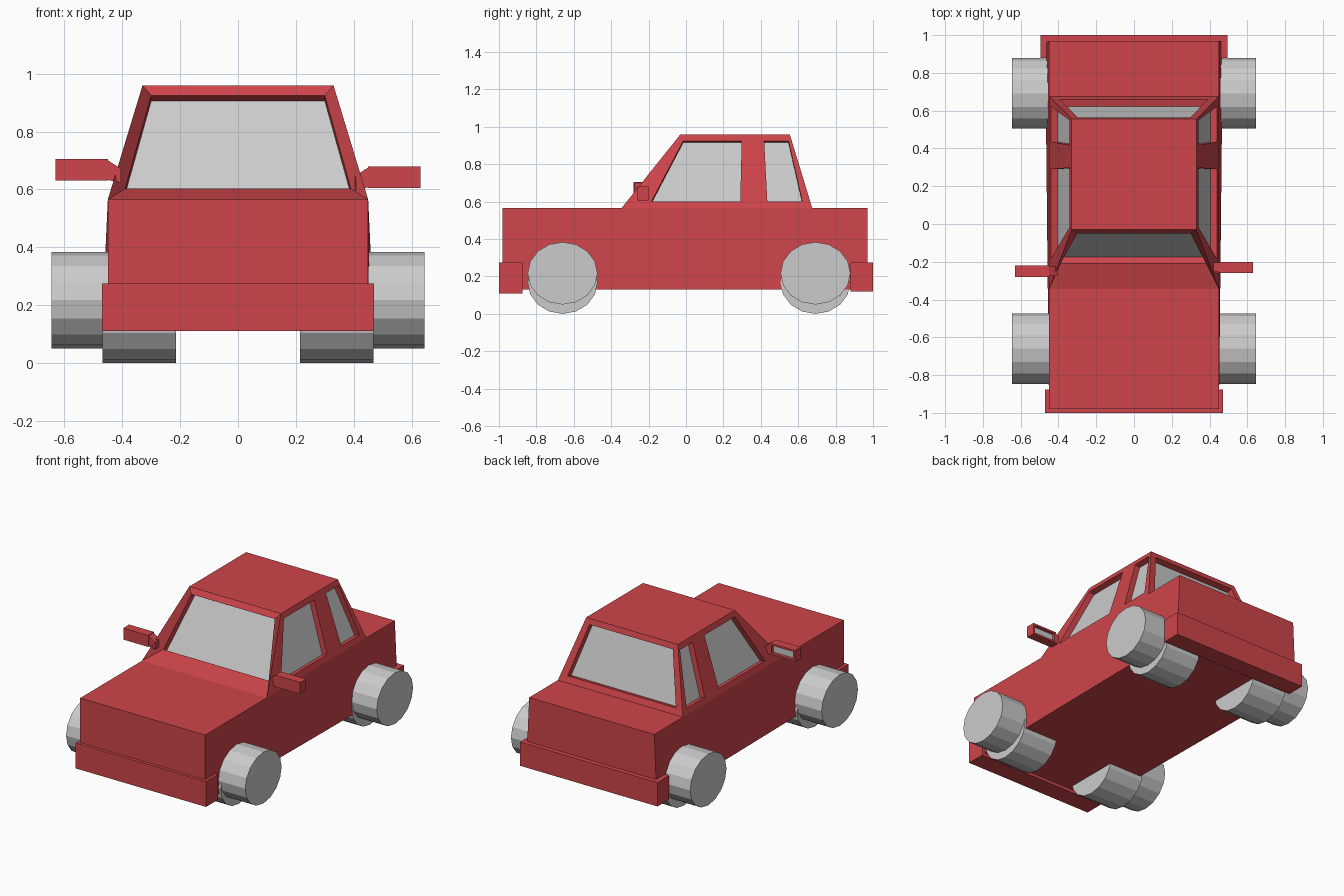
import bpy, bmesh, math
from mathutils import Vector, Matrix

if "Cube" in bpy.data.objects:
    bpy.data.objects.remove(bpy.data.objects["Cube"])

red = bpy.data.materials.new("red_paint")
red.diffuse_color = (0.62, 0.06, 0.07, 1)
red.use_nodes = True
red.node_tree.nodes["Principled BSDF"].inputs["Base Color"].default_value = red.diffuse_color


def finish(bm, name, mat=None):
    bmesh.ops.remove_doubles(bm, verts=bm.verts, dist=0.0005)
    bmesh.ops.recalc_face_normals(bm, faces=bm.faces)
    me = bpy.data.meshes.new(name)
    bm.to_mesh(me)
    bm.free()
    ob = bpy.data.objects.new(name, me)
    bpy.context.collection.objects.link(ob)
    if mat:
        me.materials.append(mat)
    return ob


def quad(bm, pts):
    return bm.faces.new([bm.verts.new(p) for p in pts])


def box_bm(x0, x1, y0, y1, z0, z1):
    bm = bmesh.new()
    bmesh.ops.create_cube(bm, size=1)
    for v in bm.verts:
        v.co = ((x0 + x1) / 2 + v.co.x * (x1 - x0),
                (y0 + y1) / 2 + v.co.y * (y1 - y0),
                (z0 + z1) / 2 + v.co.z * (z1 - z0))
    return bm


def window_panel(shell, glass, outer, inner, push):
    """Frame around a window, its recess and the pane at the bottom of it."""
    deep = [Vector(p) + Vector(push) for p in inner]
    for a, b in ((outer, inner), (inner, deep)):
        for i in range(4):
            j = (i + 1) % 4
            quad(shell, [a[i], a[j], b[j], b[i]])
    quad(glass, deep)


# Body, slightly flared at the lower rear
bm = box_bm(-0.45, 0.45, -0.98, 0.97, 0.13, 0.565)
for v in bm.verts:
    if v.co.y > 0 and v.co.z < 0.3:
        v.co.x *= 1.045
finish(bm, "body", red)

# Bumpers
finish(box_bm(-0.47, 0.47, -1.0, -0.875, 0.11, 0.275), "front_bumper", red)
finish(box_bm(-0.495, 0.495, 0.88, 1.0, 0.12, 0.275), "rear_bumper", red)

# Cabin shell and window panes
ZB, ZT = 0.565, 0.96
shell, glass = bmesh.new(), bmesh.new()


def across(y0, z0, x0, y1, z1, x1):
    return [(-x0, y0, z0), (x0, y0, z0), (x1, y1, z1), (-x1, y1, z1)]


def side(s, yz):
    return [(s * (0.45 - 0.12 * (z - ZB) / (ZT - ZB)), y, z) for y, z in yz]


window_panel(shell, glass, across(-0.345, ZB, 0.45, -0.03, ZT, 0.33),
             across(-0.21, 0.603, 0.39, -0.05, 0.925, 0.30), (0, 0.035, -0.02))
window_panel(shell, glass, across(0.675, ZB, 0.45, 0.555, ZT, 0.33),
             across(0.66, 0.603, 0.39, 0.565, 0.925, 0.30), (0, -0.037, -0.01))
for s in (-1, 1):
    window_panel(shell, glass,
                 side(s, [(-0.345, ZB), (0.36, ZB), (0.36, ZT), (-0.03, ZT)]),
                 side(s, [(-0.185, 0.6), (0.29, 0.6), (0.298, 0.925), (-0.015, 0.925)]),
                 (-s * 0.035, 0, -0.01))
    window_panel(shell, glass,
                 side(s, [(0.36, ZB), (0.675, ZB), (0.555, ZT), (0.36, ZT)]),
                 side(s, [(0.435, 0.6), (0.622, 0.6), (0.548, 0.925), (0.418, 0.925)]),
                 (-s * 0.035, 0, -0.01))
# Roof
shell.faces.new([shell.verts.new((x, y, ZT)) for x, y in
                 ((-0.33, -0.03), (0.33, -0.03), (0.33, 0.36),
                  (0.33, 0.555), (-0.33, 0.555), (-0.33, 0.36))])
finish(shell, "cabin", red)
finish(glass, "window_glass")

# Wheels: outer and lower inner drum at each corner
for label, y in (("front", -0.66), ("rear", 0.692)):
    for sname, s in (("left", -1), ("right", 1)):
        for kind, xa, xb, zc, rz in (("outer", 0.40, 0.645, 0.217, 0.167),
                                     ("inner", 0.215, 0.468, 0.168, 0.168)):
            bm = bmesh.new()
            bmesh.ops.create_cone(bm, cap_ends=True, segments=16,
                                  radius1=1, radius2=1, depth=1)
            bmesh.ops.rotate(bm, verts=bm.verts, matrix=Matrix.Rotation(math.pi / 2, 3, 'Y'))
            for v in bm.verts:
                v.co = (s * (xa + xb) / 2 + v.co.x * (xb - xa),
                        y + v.co.y * 0.187, zc + v.co.z * rz)
            finish(bm, f"{label}_{sname}_{kind}_wheel")

# Door mirrors with recessed glass facing the rear
for sname, s, y0, z0 in (("left", -1, -0.28, 0.63), ("right", 1, -0.26, 0.605)):
    xa, xb = sorted((s * 0.45, s * 0.63))
    y1, z1 = y0 + 0.06, z0 + 0.075
    bm = box_bm(xa, xb, y0, y1, z0, z1)
    back = max(bm.faces, key=lambda f: f.calc_center_median().y)
    bmesh.ops.inset_region(bm, faces=[back], thickness=0.012, use_even_offset=True)
    inner = bmesh.ops.extrude_discrete_faces(bm, faces=[back])["faces"][0]
    for v in inner.verts:
        v.co.y -= 0.02
    pane = [v.co.copy() for v in inner.verts]
    bmesh.ops.delete(bm, geom=[inner], context='FACES_ONLY')
    finish(bm, f"{sname}_mirror", red)
    bm = bmesh.new()
    quad(bm, pane)
    finish(bm, f"{sname}_mirror_glass")
    # Tapered neck joining the mirror to the pillar
    xa, xb = sorted((s * 0.405, s * 0.452))
    bm = box_bm(xa, xb, y0 + 0.005, y1 - 0.005, z0 + 0.003, z1 - 0.003)
    for v in bm.verts:
        if abs(v.co.x) < 0.43:
            v.co.z -= 0.03 if v.co.z > z0 + 0.03 else 0.01
    finish(bm, f"{sname}_mirror_neck", red)
